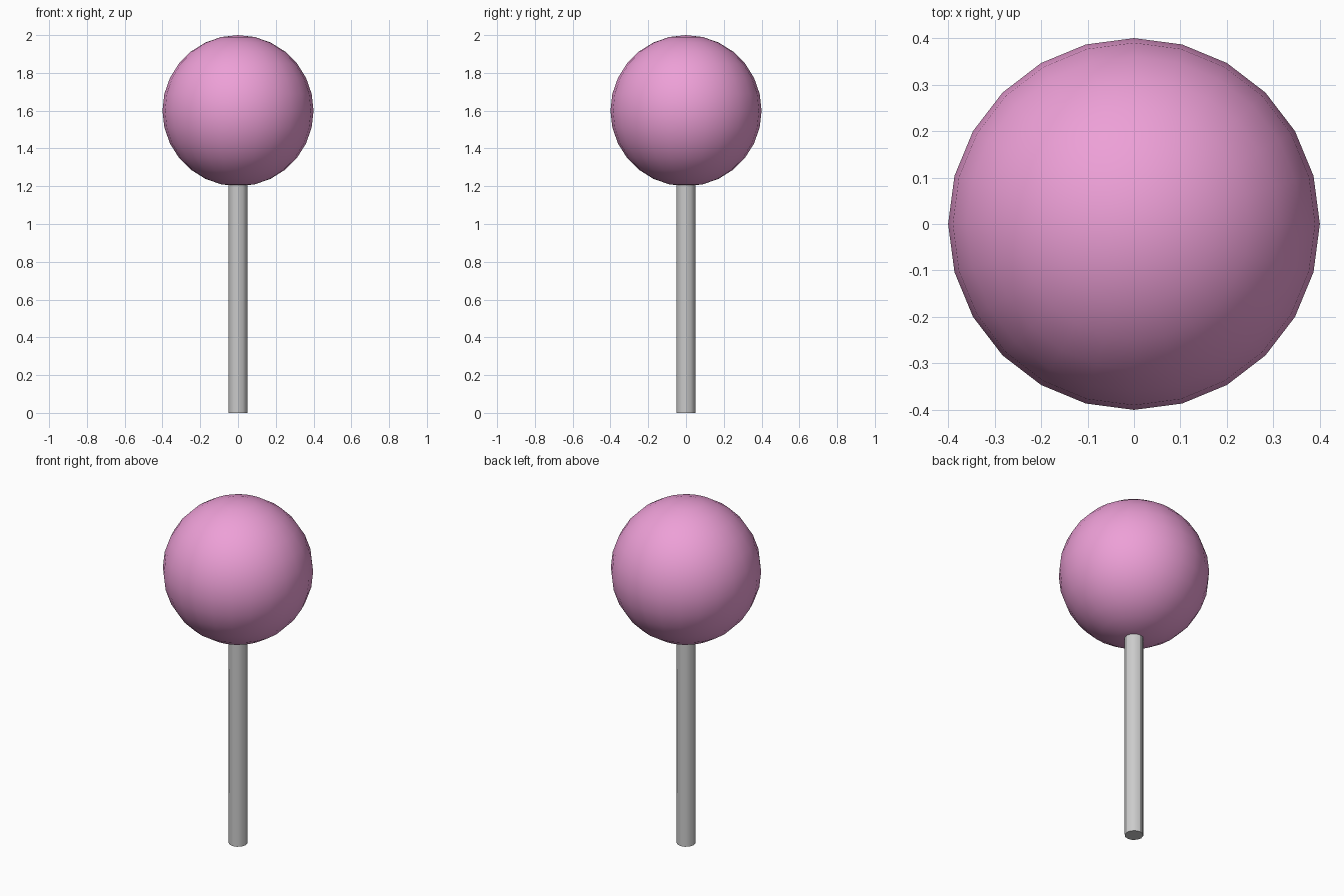
import bpy

if "Cube" in bpy.data.objects:
    bpy.data.objects.remove(bpy.data.objects["Cube"])


def paint(obj, name, color):
    mat = bpy.data.materials.new(name)
    mat.diffuse_color = color
    mat.use_nodes = True
    mat.node_tree.nodes["Principled BSDF"].inputs["Base Color"].default_value = mat.diffuse_color
    obj.data.materials.append(mat)


# Stick, reaching just into the ball
bpy.ops.mesh.primitive_cylinder_add(vertices=12, radius=0.05, depth=1.22,
                                    location=(0, 0, 0.61))
stick = bpy.context.object
stick.name = "stick"
bpy.ops.object.shade_smooth_by_angle()

# Round candy ball
bpy.ops.mesh.primitive_uv_sphere_add(segments=24, ring_count=14, radius=0.4,
                                     location=(0, 0, 1.6))
ball = bpy.context.object
ball.name = "candy_ball"
bpy.ops.object.shade_smooth()
paint(ball, "pink", (0.85, 0.35, 0.68, 1))
